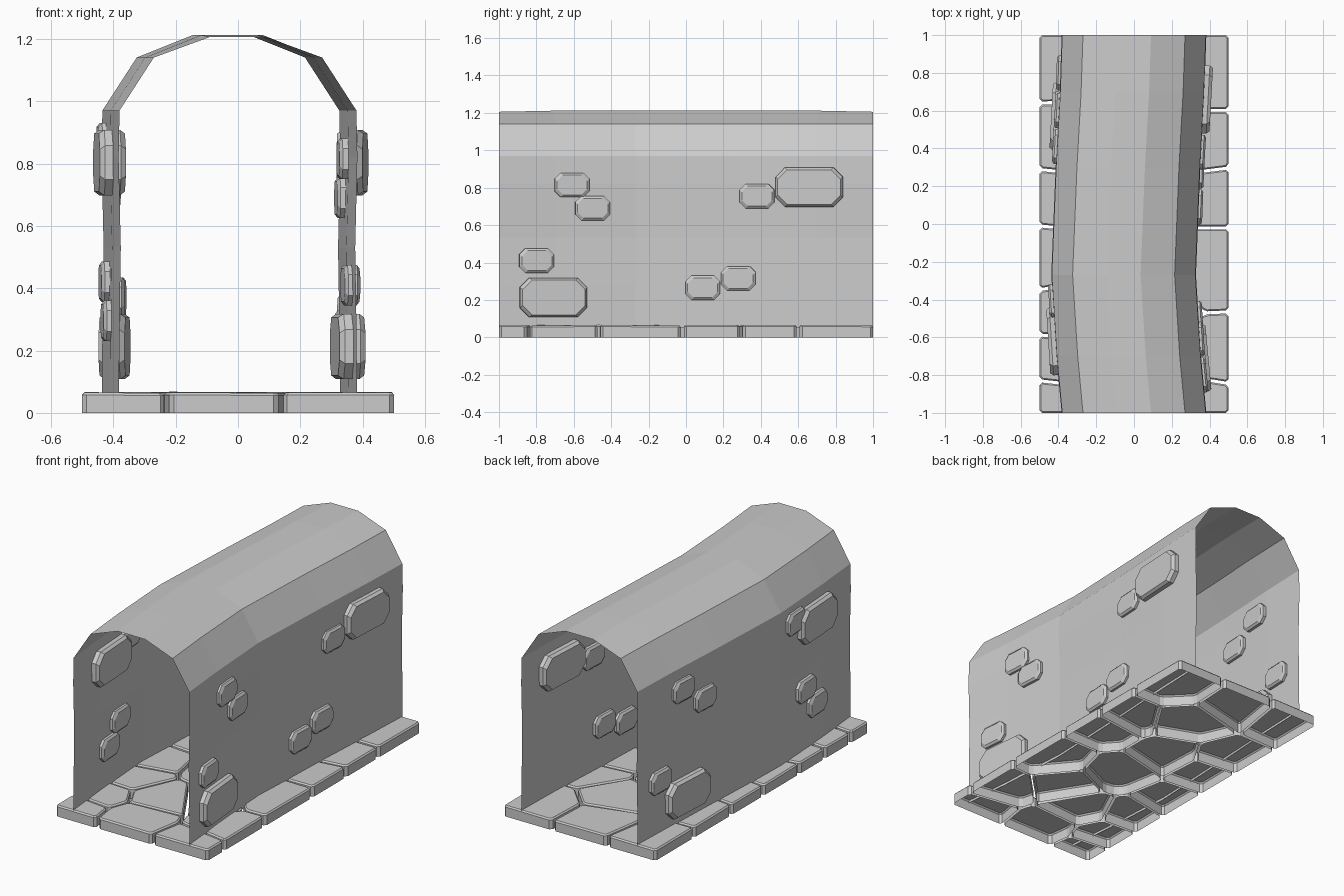
import bpy, bmesh, math, random
from mathutils import Vector, Matrix

if "Cube" in bpy.data.objects:
    bpy.data.objects.remove(bpy.data.objects["Cube"])

random.seed(3)


def make_object(name, bm):
    me = bpy.data.meshes.new(name)
    bm.to_mesh(me)
    bm.free()
    ob = bpy.data.objects.new(name, me)
    bpy.context.collection.objects.link(ob)
    return ob


# Sideways bend of the tunnel along its length: (y, x shift)
BEND = [(-1, 0), (-0.7, -0.028), (-0.27, -0.055), (0.3, -0.032), (0.7, -0.01), (1, 0)]


def shift(y):
    for (y0, s0), (y1, s1) in zip(BEND, BEND[1:]):
        if y <= y1:
            k = (s1 - s0) / (y1 - y0)
            return s0 + k * (y - y0), k


# Tunnel shell: one open arch profile swept along the bend
half = [(0.382, 0.05), (0.38, 0.28), (0.376, 0.53), (0.383, 0.82),
        (0.38, 0.97), (0.27, 1.14), (0.09, 1.206)]
profile = half + [(-x, z) for x, z in reversed(half)]
bm = bmesh.new()
rows = []
for y, s in BEND:
    lift = 0.006 if abs(y) < 0.8 else 0
    rows.append([bm.verts.new((x + s, y, z + (lift if z > 1.2 else 0))) for x, z in profile])
for a, b in zip(rows, rows[1:]):
    for i in range(len(profile) - 1):
        bm.faces.new((a[i], a[i + 1], b[i + 1], b[i]))
make_object("tunnel_shell", bm)


# Wall stones: chamfered blocks set through the wall
def wall_stone(name, side, y, z, w, h, t):
    c = 0.24 * min(w, h)
    sx, k = shift(y)
    rot = Matrix.Rotation(-math.atan(k), 4, 'Z')
    place = Matrix.Translation((side * 0.379 + sx, y, z)) @ rot
    bm = bmesh.new()
    loops = []
    for d, inset in ((-t, 0.012), (-t * 0.6, 0), (t * 0.6, 0), (t, 0.012)):
        a, b = w / 2 - inset, h / 2 - inset
        pts = [(a, b - c), (a - c, b), (c - a, b), (-a, b - c),
               (-a, c - b), (c - a, -b), (a - c, -b), (a, c - b)]
        loops.append([bm.verts.new(place @ Vector((d, p, q))) for p, q in pts])
    for l, m in zip(loops, loops[1:]):
        for i in range(8):
            j = (i + 1) % 8
            bm.faces.new((l[i], l[j], m[j], m[i]))
    bm.faces.new(loops[0])
    bm.faces.new(loops[-1])
    bmesh.ops.recalc_face_normals(bm, faces=bm.faces)
    make_object(name, bm)


BIG, SMALL = (0.36, 0.21, 0.042), (0.185, 0.13, 0.025)
right = [(-0.61, 0.815), (-0.5, 0.69), (0.09, 0.265), (0.28, 0.315), (0.38, 0.755), (-0.8, 0.41)]
left = [(0.6, 0.84), (0.41, 0.72), (0.8, 0.37), (-0.41, 0.865), (-0.52, 0.42), (-0.63, 0.295)]
for side, label, small, big in ((1, "right", right, [(-0.71, 0.213), (0.66, 0.803)]),
                                (-1, "left", left, [(0.57, 0.213), (-0.62, 0.803)])):
    for y, z in small:
        wall_stone(label + "_small_stone", side, y, z, *SMALL)
    for y, z in big:
        wall_stone(label + "_large_stone", side, y, z, *BIG)

# Floor paving: irregular cells around these centres
SEEDS = [(-0.42, -0.93), (-0.06, -0.88), (0.36, -0.95), (0.4, -0.7), (0.38, -0.24),
         (0.38, 0.2), (0.36, 0.36), (0.36, 0.84), (-0.4, -0.75), (-0.38, -0.44),
         (-0.42, -0.22), (-0.38, 0.18), (-0.36, 0.37), (-0.38, 0.92), (-0.08, -0.58),
         (0.14, -0.44), (0.0, -0.14), (-0.08, 0.2), (0.06, 0.55), (-0.02, 0.86)]
GAP = 0.008


def clip(poly, point, normal):
    """Keep the part of a polygon behind a line."""
    out = []
    for p, q in zip(poly, poly[1:] + poly[:1]):
        dp, dq = (p - point).dot(normal), (q - point).dot(normal)
        if dp <= 0:
            out.append(p)
        if dp * dq < 0:
            out.append(p.lerp(q, dp / (dp - dq)))
    return out


seeds = [Vector(s) for s in SEEDS]
for s in seeds:
    poly = [Vector(p) for p in ((-0.5, -1), (0.5, -1), (0.5, 1), (-0.5, 1))]
    for o in seeds:
        if o is not s:
            n = (o - s).normalized()
            poly = clip(poly, (s + o) / 2 - n * GAP, n)
    # drop tiny edges, then trim the corners
    poly = [p for i, p in enumerate(poly) if (p - poly[i - 1]).length > 0.02]
    ring = []
    for i, p in enumerate(poly):
        for q in (poly[i - 1], poly[(i + 1) % len(poly)]):
            e = q - p
            ring.append(p + e * min(0.014 / e.length, 0.3))
    bm = bmesh.new()
    tx, ty = random.uniform(-0.012, 0.012), random.uniform(-0.012, 0.012)
    face = bm.faces.new([bm.verts.new((p.x, p.y, 0.057 + tx * (p.x - s.x) + ty * (p.y - s.y)))
                         for p in ring])
    bm.normal_update()
    rim = list(face.edges)
    # open-bottomed sides
    ret = bmesh.ops.extrude_edge_only(bm, edges=rim)
    for v in ret["geom"]:
        if isinstance(v, bmesh.types.BMVert):
            v.co.z = 0
    # chamfered top
    bmesh.ops.inset_individual(bm, faces=[face], thickness=0.008, depth=0.008)
    bmesh.ops.recalc_face_normals(bm, faces=bm.faces)
    make_object("floor_stone", bm)
